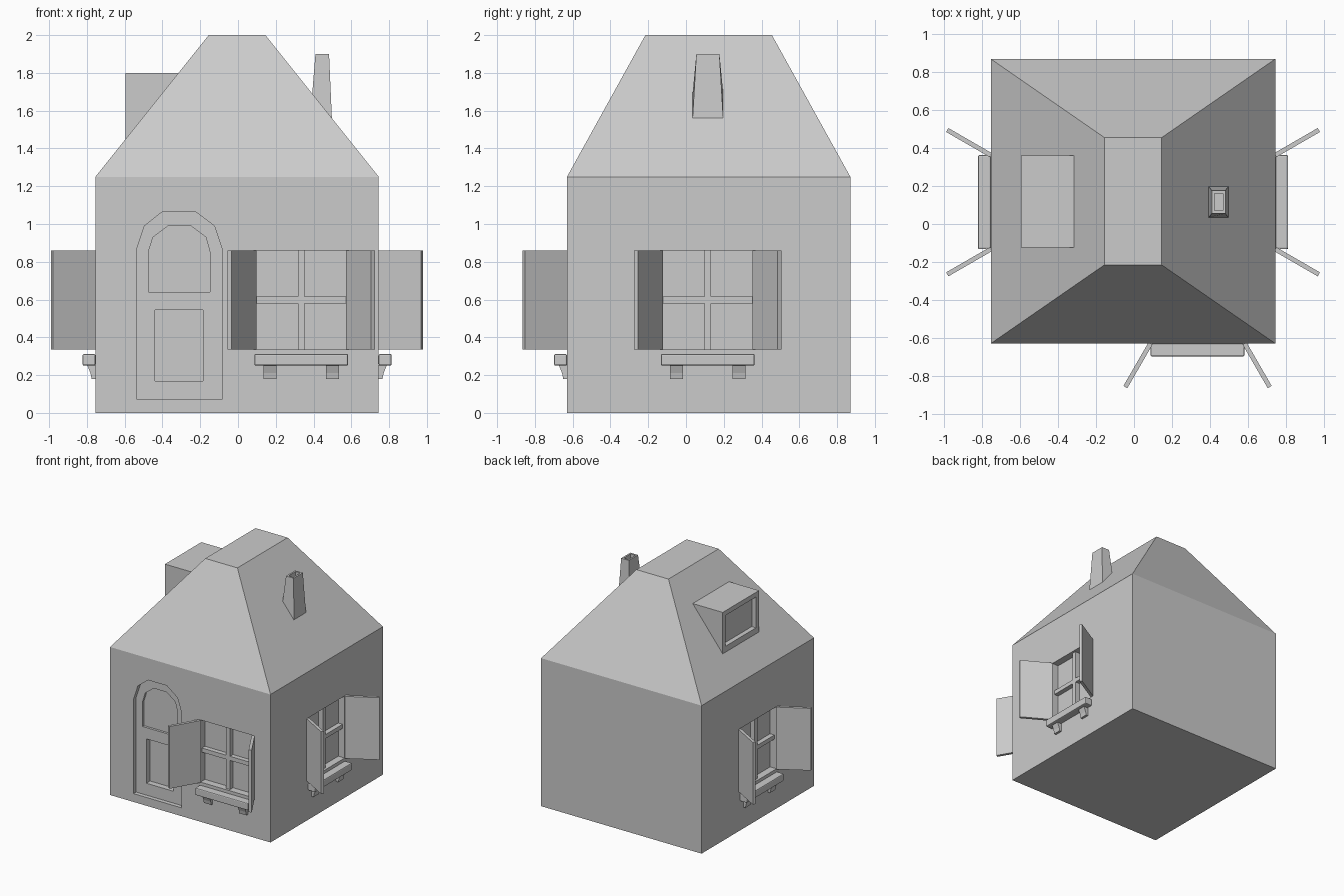
import bpy, bmesh
from math import radians
from mathutils import Matrix, Vector

if "Cube" in bpy.data.objects:
    bpy.data.objects.remove(bpy.data.objects["Cube"])


def loft(name, rings, mat=Matrix()):
    """Skin a list of equal point rings and cap both ends."""
    bm = bmesh.new()
    vs = [[bm.verts.new(mat @ Vector(p)) for p in r] for r in rings]
    n = len(vs[0])
    for a, b in zip(vs, vs[1:]):
        for i in range(n):
            j = (i + 1) % n
            bm.faces.new((a[i], a[j], b[j], b[i]))
    bm.faces.new(vs[0])
    bm.faces.new(vs[-1])
    bmesh.ops.recalc_face_normals(bm, faces=bm.faces)
    me = bpy.data.meshes.new(name)
    bm.to_mesh(me)
    bm.free()
    ob = bpy.data.objects.new(name, me)
    bpy.context.collection.objects.link(ob)
    return ob


def rect(x0, x1, y0, y1, z):
    return [(x0, y0, z), (x1, y0, z), (x1, y1, z), (x0, y1, z)]


def prism(name, pts, y0, y1, mat=Matrix()):
    """Extrude an x/z outline along y."""
    return loft(name, [[(x, y, z) for x, z in pts] for y in (y0, y1)], mat)


def box(name, x0, x1, y0, y1, z0, z1, mat=Matrix()):
    return loft(name, [rect(x0, x1, y0, y1, z) for z in (z0, z1)], mat)


def cut(target, cutter):
    """Subtract the cutter and delete it."""
    m = target.modifiers.new("cut", 'BOOLEAN')
    m.operation, m.solver, m.object = 'DIFFERENCE', 'EXACT', cutter
    dg = bpy.context.evaluated_depsgraph_get()
    me = bpy.data.meshes.new_from_object(target.evaluated_get(dg))
    target.modifiers.clear()
    target.data = me
    bpy.data.objects.remove(cutter)


# House body with hipped, flat-topped roof
house = loft("house", [rect(-.755, .745, -.63, .87, 0),
                       rect(-.755, .745, -.63, .87, 1.25),
                       rect(-.155, .145, -.215, .455, 2)])

# Door: arched recess with two deeper panels
F = -.63
door = [(-.535, .07), (-.535, .87), (-.495, .99), (-.40, 1.065),
        (-.225, 1.065), (-.125, .99), (-.085, .87), (-.085, .07)]
arch = [(-.475, .64), (-.475, .85), (-.45, .93), (-.37, .99),
        (-.25, .99), (-.17, .93), (-.148, .85), (-.148, .64)]
panel = [(-.44, .17), (-.44, .545), (-.185, .545), (-.185, .17)]
for pts, depth in ((door, .035), (arch, .055), (panel, .085)):
    cut(house, prism("cutter", pts, F - .1, F + depth))


def window(side, mat):
    """Recess, glazing bars, shutters, sill and brackets; local -y is outward."""
    cut(house, box("cutter", -.245, .245, -.1, .06, .335, .86, mat))
    box(side + "_upright_bar", -.018, .018, .02, .06, .335, .86, mat)
    box(side + "_cross_bar", -.245, .245, .02, .06, .58, .615, mat)
    sill = box(side + "_sill", -.248, .248, -.068, 0, .25, .312, mat)
    b = sill.modifiers.new("bevel", 'BEVEL')
    b.width, b.segments = .008, 2
    for s, label in ((-1, "left"), (1, "right")):
        hinge = (mat @ Matrix.Translation((s * .248, 0, 0))
                 @ Matrix.Rotation(radians(-60 * s), 4, 'Z'))
        box(f"{side}_{label}_shutter", 0, s * .265, -.012, .012,
            .335, .86, hinge)
        # bracket tapers back towards the wall
        x0, x1 = s * .165 - .034, s * .165 + .034
        loft(f"{side}_{label}_bracket",
             [rect(x0, x1, -.02, 0, .18), rect(x0, x1, -.026, 0, .21),
              rect(x0, x1, -.042, 0, .25)], mat)


for side, loc, ang in (("front", (.335, -.63, 0), 0),
                       ("right", (.745, .115, 0), 90),
                       ("left", (-.755, .115, 0), -90)):
    window(side, Matrix.Translation(loc)
           @ Matrix.Rotation(radians(ang), 4, 'Z'))

# Dormer on the left roof slope
dormer = prism("dormer", [(-.595, 1.45), (-.315, 1.8), (-.595, 1.8)],
               -.125, .36)
cut(dormer, box("cutter", -.7, -.555, -.085, .32, 1.5, 1.76))

# Tapered hollow chimney, base following the right roof slope
base = [(x, y, 2 - 1.25 * (x - .145))
        for x, y in ((.393, .035), (.497, .035), (.497, .197), (.393, .197))]
loft("chimney", [base, rect(.41, .482, .055, .177, 1.9),
                 rect(.424, .468, .07, .162, 1.9),
                 rect(.424, .468, .07, .162, 1.78)])
